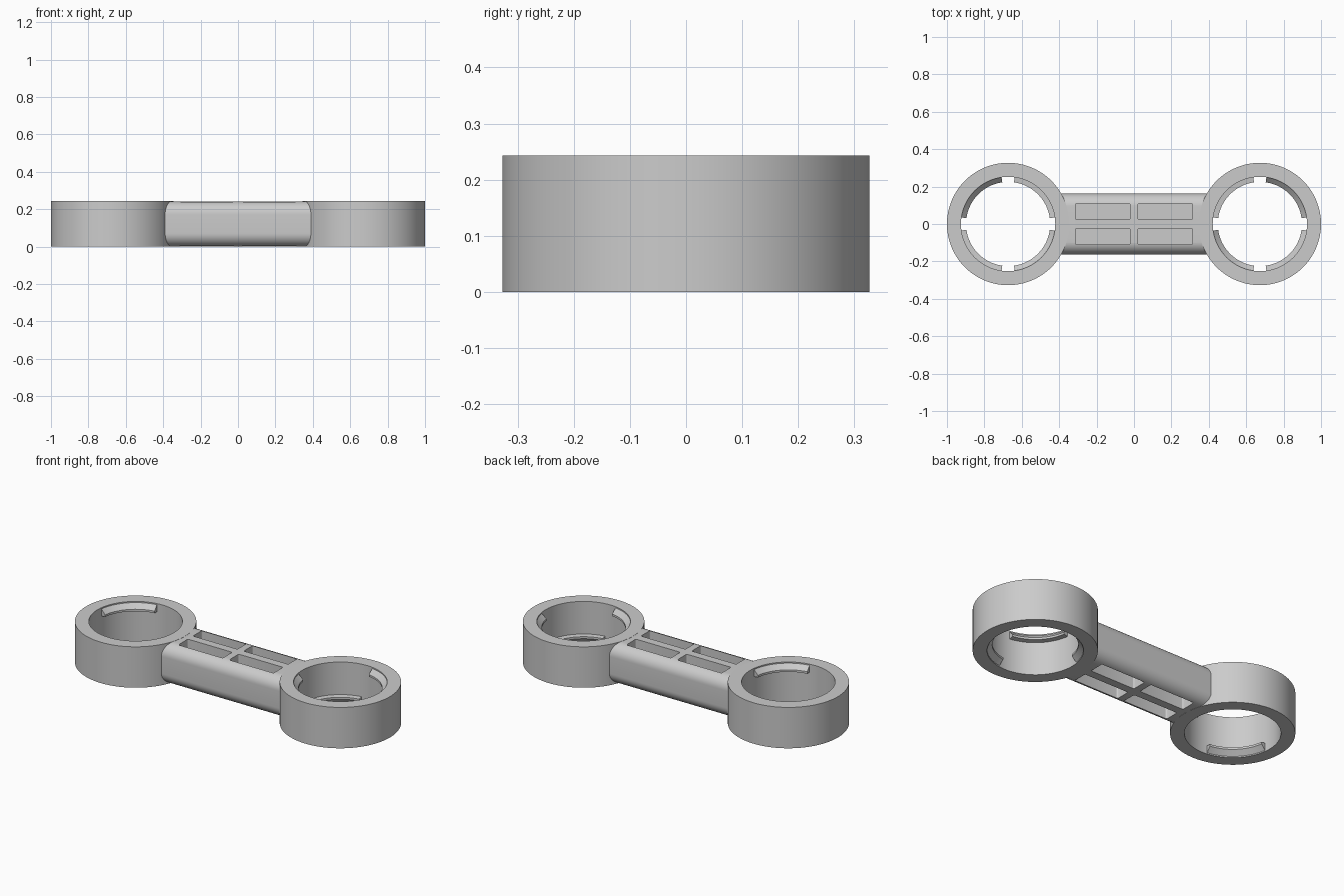
import bpy, bmesh
from math import sin, cos, pi, radians

if "Cube" in bpy.data.objects:
    bpy.data.objects.remove(bpy.data.objects["Cube"])

H = 0.243            # overall height
CX = 0.673           # ring centre offset
R_OUT, R_IN = 0.327, 0.252


def finish(name, bm, angle=30):
    bmesh.ops.recalc_face_normals(bm, faces=bm.faces)
    me = bpy.data.meshes.new(name)
    bm.to_mesh(me)
    bm.free()
    ob = bpy.data.objects.new(name, me)
    bpy.context.collection.objects.link(ob)
    if angle:
        bpy.ops.object.select_all(action='DESELECT')
        ob.select_set(True)
        bpy.context.view_layer.objects.active = ob
        bpy.ops.object.shade_smooth_by_angle(angle=radians(angle))
    return ob


def sweep(name, profile, cx, a0, a1, steps, closed=False):
    """Revolve a closed (r, z) profile about a vertical axis at x = cx."""
    bm = bmesh.new()
    rows = []
    for i in range(steps if closed else steps + 1):
        a = a0 + (a1 - a0) * i / steps
        rows.append([bm.verts.new((cx + r * cos(a), r * sin(a), z)) for r, z in profile])
    n = len(profile)
    for i in range(steps):
        p, q = rows[i], rows[(i + 1) % len(rows)]
        for j in range(n):
            k = (j + 1) % n
            bm.faces.new((p[j], p[k], q[k], q[j]))
    if not closed:
        bm.faces.new(rows[0])
        bm.faces.new(rows[-1])
    return finish(name, bm)


def rounded_rect(cx, cy, hx, hy, r, seg):
    pts = []
    for q, (sx, sy) in enumerate(((1, 1), (-1, 1), (-1, -1), (1, -1))):
        for i in range(seg + 1):
            a = (q + i / seg) * pi / 2
            pts.append((cx + sx * (hx - r) + r * cos(a), cy + sy * (hy - r) + r * sin(a)))
    return pts


def prism(bm, ring_a, ring_b):
    a = [bm.verts.new(p) for p in ring_a]
    b = [bm.verts.new(p) for p in ring_b]
    bm.faces.new(a)
    bm.faces.new(b)
    for i in range(len(a)):
        k = (i + 1) % len(a)
        bm.faces.new((a[i], a[k], b[k], b[i]))


# End rings with wedge tabs that alternate between the top and bottom rim
ring_profile = [(R_IN, 0), (R_OUT, 0), (R_OUT, H), (R_IN, H)]
tab_profile = [(0.256, 0.007), (R_IN, 0.007), (0.225, 0.034), (0.225, 0.046), (0.256, 0.05)]
for side, label in ((-1, "left"), (1, "right")):
    sweep(f"{label}_ring", ring_profile, side * CX, 0, 2 * pi, 128, True)
    for q in range(4):
        top = (q % 2 == 0) == (side > 0)
        prof = [(r, H - z if top else z) for r, z in tab_profile]
        sweep(f"{label}_tab_{q + 1}", prof, side * CX,
              radians(90 * q + 8), radians(90 * q + 82), 24)

# Connecting beam with rounded long edges, ending inside the ring walls
bm = bmesh.new()
sec = rounded_rect(0, H / 2, 0.163, H / 2 - 0.001, 0.07, 12)
prism(bm, [(-0.405, y, z) for y, z in sec], [(0.405, y, z) for y, z in sec])
beam = finish("beam", bm, 0)

# Pockets on both faces, leaving a central web
bm = bmesh.new()
for sx in (-1, 1):
    for sy in (-1, 1):
        out = rounded_rect(sx * 0.167, sy * 0.067, 0.146, 0.043, 0.008, 4)
        for z0, z1 in ((-0.05, 0.102), (0.141, H + 0.05)):
            prism(bm, [(x, y, z0) for x, y in out], [(x, y, z1) for x, y in out])
cutter = finish("pocket_cutter", bm, 0)
cutter.hide_render = True

mod = beam.modifiers.new("pockets", 'BOOLEAN')
mod.operation = 'DIFFERENCE'
mod.solver = 'EXACT'
mod.object = cutter
bpy.ops.object.select_all(action='DESELECT')
beam.select_set(True)
bpy.context.view_layer.objects.active = beam
bpy.ops.object.modifier_apply(modifier=mod.name)
bpy.data.objects.remove(cutter)
bpy.ops.object.shade_smooth_by_angle(angle=radians(30))
